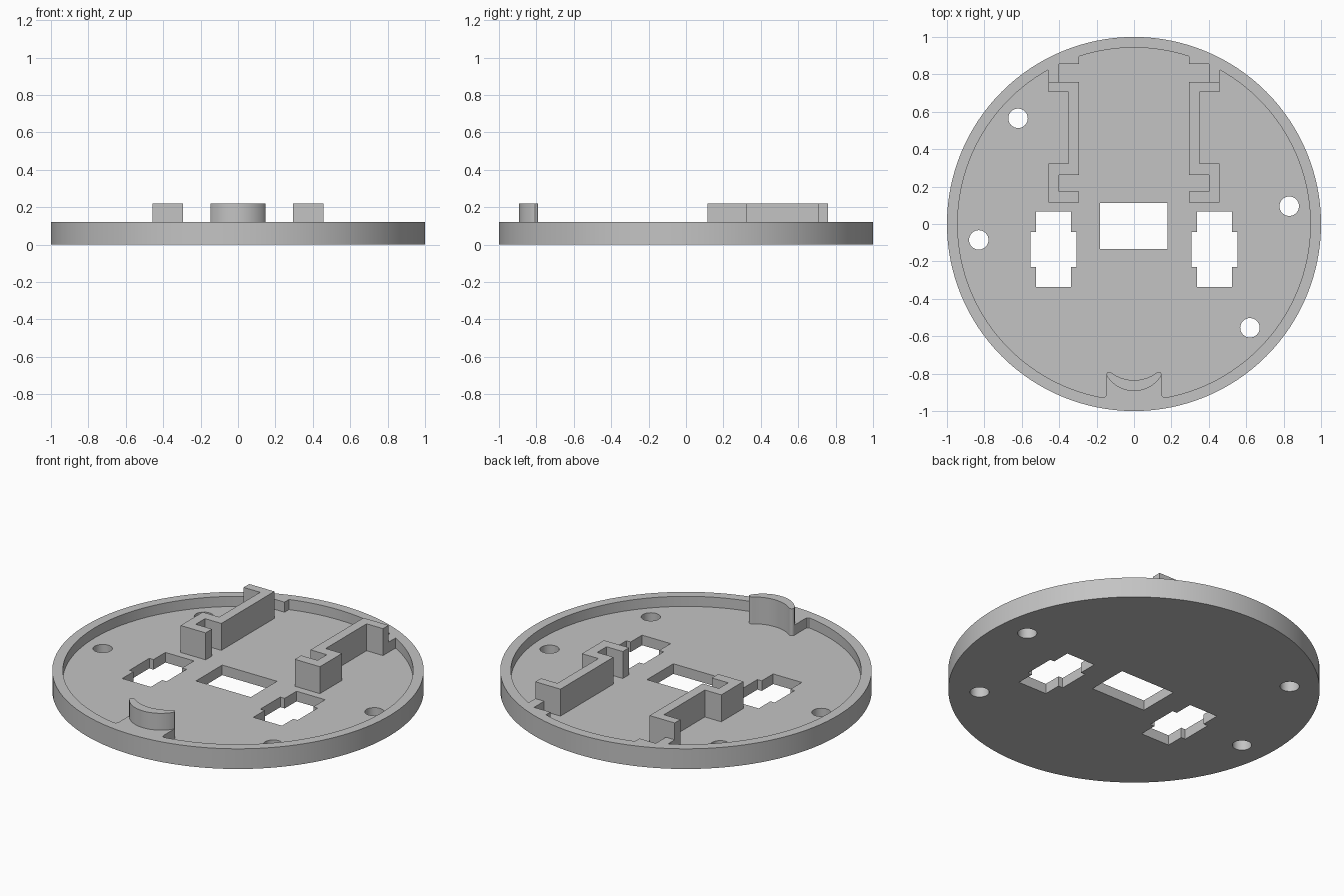
import bpy, bmesh
from math import radians, cos, sin

cube = bpy.data.objects.get("Cube")
if cube:
    bpy.data.objects.remove(cube, do_unlink=True)

RIM_TOP, FLOOR, POST_TOP = 0.12, 0.06, 0.22
RIM_INNER = 0.943

grey = bpy.data.materials.new("plain grey")
grey.use_nodes = True
grey.diffuse_color = (0.55, 0.55, 0.55, 1)
grey.node_tree.nodes["Principled BSDF"].inputs["Base Color"].default_value = (0.55, 0.55, 0.55, 1)


def arc(cx, cy, r, start, end, steps):
    angles = [radians(start + (end - start) * i / steps) for i in range(steps + 1)]
    return [(cx + r * cos(a), cy + r * sin(a)) for a in angles]


def circle(cx, cy, r, steps):
    return arc(cx, cy, r, 0, 360, steps)[:-1]


def rect(x0, x1, y0, y1):
    return [(x0, y0), (x1, y0), (x1, y1), (x0, y1)]


def flip(points):
    return [(-x, y) for x, y in reversed(points)]


def prism(name, outlines, z0, z1):
    """Extrude one or more closed outlines between two heights."""
    bm = bmesh.new()
    for points in outlines:
        low = [bm.verts.new((x, y, z0)) for x, y in points]
        high = [bm.verts.new((x, y, z1)) for x, y in points]
        bm.faces.new(low[::-1])
        bm.faces.new(high)
        for i in range(len(points)):
            j = (i + 1) % len(points)
            bm.faces.new((low[i], low[j], high[j], high[i]))
    bmesh.ops.recalc_face_normals(bm, faces=bm.faces)
    mesh = bpy.data.meshes.new(name)
    bm.to_mesh(mesh)
    bm.free()
    mesh.materials.append(grey)
    obj = bpy.data.objects.new(name, mesh)
    bpy.context.collection.objects.link(obj)
    return obj


def activate(obj):
    bpy.ops.object.select_all(action='DESELECT')
    obj.select_set(True)
    bpy.context.view_layer.objects.active = obj


def smooth(obj):
    activate(obj)
    bpy.ops.object.shade_smooth_by_angle(angle=radians(30))


# Front stop: rounded tips joined by a hollow inner curve
tip = arc(-0.132, -0.806, 0.0155, 180, 45, 6)
hollow = arc(0, -0.632, 0.203, 233.4, 306.6, 20)
stop_inner = tip + hollow[1:-1] + flip(tip)

# Recess: round, with stepped lugs at the back and the stop at the front
lug = [(-0.293, 0.855), (-0.4, 0.855), (-0.4, 0.76), (-0.458, 0.76)]
left_wall = arc(0, 0, RIM_INNER, 119.1, 259.5, 56)
fillet = [(-0.158, -0.927), (-0.150, -0.92), (-0.1475, -0.908)]
side = lug + left_wall + fillet
recess = arc(0, 0, RIM_INNER, 71.9, 108.1, 16) + side + stop_inner + flip(side)

# Through holes: four screw holes, a centre window and two stepped slots
holes = [circle(x, y, 0.052, 32) for x, y in
         ((-0.62, 0.565), (0.83, 0.095), (-0.83, -0.085), (0.62, -0.555))]
holes.append(rect(-0.182, 0.178, -0.135, 0.112))
slot = [(-0.525, -0.337), (-0.337, -0.337), (-0.337, -0.23), (-0.308, -0.23),
        (-0.308, -0.043), (-0.337, -0.043), (-0.337, 0.068), (-0.525, 0.068),
        (-0.525, -0.043), (-0.553, -0.043), (-0.553, -0.23), (-0.525, -0.23)]
holes += [slot, flip(slot)]

# Base plate, cut by the recess and the holes
base = prism("base_plate", [circle(0, 0, 1, 128)], 0, RIM_TOP)
cutters = [prism("recess_cutter", [recess], FLOOR, 0.3),
           prism("hole_cutter", holes, -0.1, 0.2)]
for cutter in cutters:
    cutter.hide_render = True
    mod = base.modifiers.new(cutter.name, 'BOOLEAN')
    mod.operation = 'DIFFERENCE'
    mod.solver = 'EXACT'
    mod.object = cutter
activate(base)
bpy.ops.object.convert(target='MESH')
for cutter in cutters:
    bpy.data.objects.remove(cutter, do_unlink=True)
smooth(base)

# Raised part of the front stop
stop_outer = arc(0, -0.721, 0.172, 328.7, 211.3, 24)
smooth(prism("front_stop", [stop_inner + stop_outer[1:-1]], RIM_TOP, POST_TOP))

# Pair of hooked brackets standing on the floor
bracket = [(-0.458, 0.76), (-0.458, 0.707), (-0.35, 0.707), (-0.35, 0.323),
           (-0.458, 0.323), (-0.458, 0.115), (-0.293, 0.115), (-0.293, 0.175),
           (-0.4, 0.175), (-0.4, 0.262), (-0.293, 0.262), (-0.293, 0.76)]
prism("right_bracket", [bracket], FLOOR, POST_TOP)
prism("left_bracket", [flip(bracket)], FLOOR, POST_TOP)
